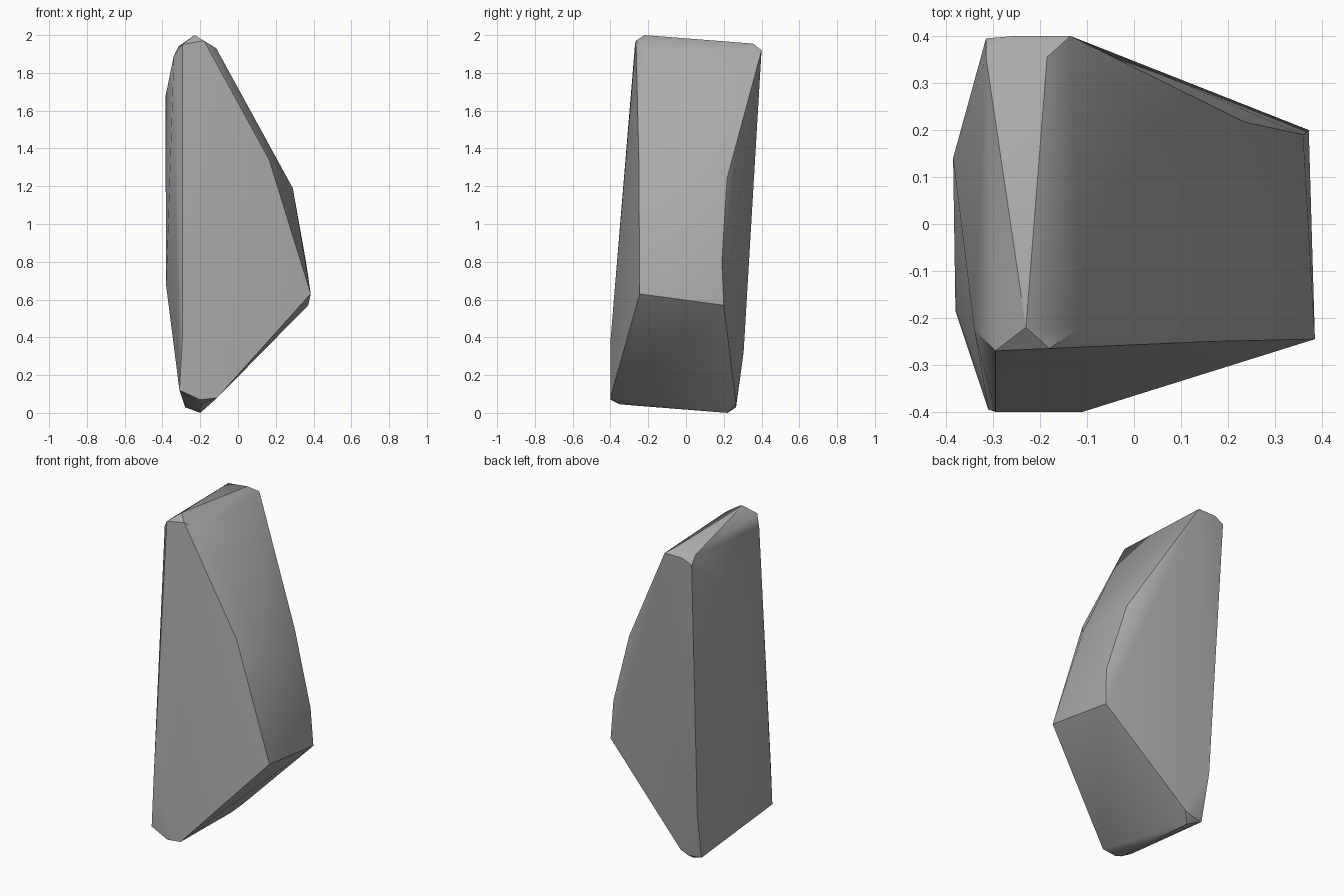
import bpy, bmesh, math

cube = bpy.data.objects.get("Cube")
if cube:
    bpy.data.objects.remove(cube, do_unlink=True)

stone = bpy.data.materials.new("stone_grey")
stone.use_nodes = True
grey = (0.4, 0.4, 0.4, 1)
stone.diffuse_color = grey
stone.node_tree.nodes["Principled BSDF"].inputs["Base Color"].default_value = grey

# Chipped top ridge, front end then back end
top = [(-.23, -.22, 2), (-.295, -.27, 1.95), (-.18, -.265, 1.97),
       (-.34, -.225, 1.89), (-.115, -.22, 1.93),
       (-.185, .355, 1.955), (-.315, .355, 1.94), (-.315, .395, 1.89),
       (-.255, .4, 1.92), (-.135, .4, 1.92)]
# Bulging shoulder and the sharp lower lip
shoulder = [(.165, -.25, 1.34), (.29, -.1, 1.19), (.235, .217, 1.24),
            (.36, .19, .8), (.385, -.245, .63), (.372, .2, .57)]
# Steep flat side
flank = [(-.385, .14, 1.67), (-.38, -.185, .67), (-.295, -.4, .38), (-.29, .305, .32)]
# Narrow chipped foot
foot = [(-.31, -.395, .12), (-.2, -.4, .07), (-.11, -.4, .08), (-.2, -.35, .045),
        (-.2, .22, 0), (-.28, .25, .03), (-.2, .265, .03), (-.15, .265, .05)]

# Wrap the corners in a convex shell
bm = bmesh.new()
for p in top + shoulder + flank + foot:
    bm.verts.new(p)
hull = bmesh.ops.convex_hull(bm, input=bm.verts)
loose = {g for g in hull["geom_interior"] + hull["geom_unused"]
         if isinstance(g, bmesh.types.BMVert)}
bmesh.ops.delete(bm, geom=list(loose), context='VERTS')
bmesh.ops.recalc_face_normals(bm, faces=bm.faces)

mesh = bpy.data.meshes.new("rock")
bm.to_mesh(mesh)
bm.free()
mesh.materials.append(stone)
rock = bpy.data.objects.new("rock", mesh)
bpy.context.collection.objects.link(rock)

# Soft faces with crisp edges
bpy.ops.object.select_all(action='DESELECT')
rock.select_set(True)
bpy.context.view_layer.objects.active = rock
bpy.ops.object.shade_smooth_by_angle(angle=math.radians(30))
